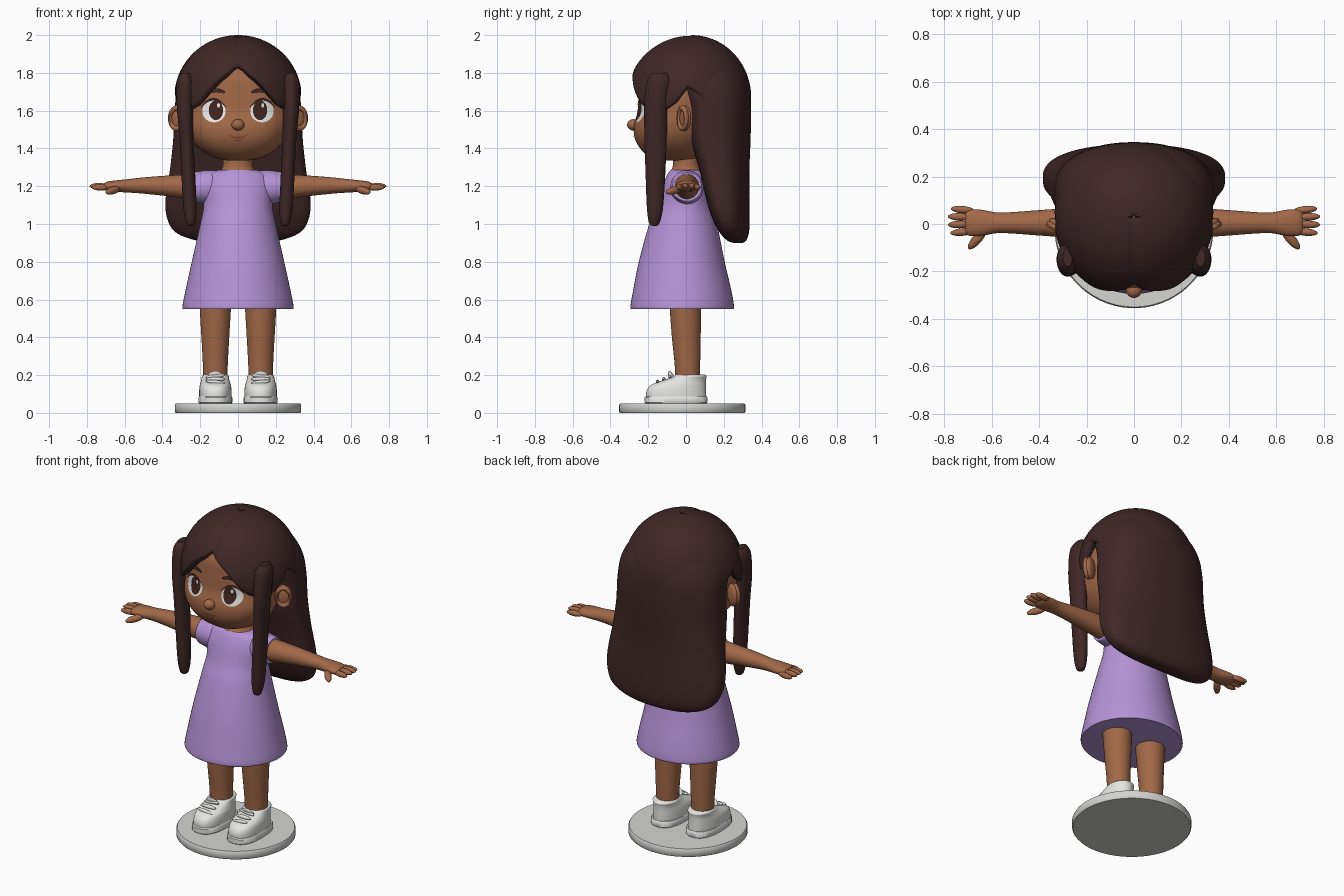
import bpy, bmesh, math
from mathutils import Vector, Euler
from mathutils.bvhtree import BVHTree

if "Cube" in bpy.data.objects:
    bpy.data.objects.remove(bpy.data.objects["Cube"])


def material(name, r, g, b):
    m = bpy.data.materials.new(name)
    m.use_nodes = True
    m.diffuse_color = (r, g, b, 1)
    bsdf = m.node_tree.nodes["Principled BSDF"]
    bsdf.inputs["Base Color"].default_value = (r, g, b, 1)
    bsdf.inputs["Roughness"].default_value = 0.7
    return m


SKIN = material("warm brown skin", .36, .14, .065)
HAIR = material("dark brown hair", .05, .02, .02)
DRESS = material("lilac cloth", .46, .29, .67)
SHOE = material("white shoe", .78, .78, .77)
STAND = material("pale grey stand", .66, .66, .64)
EYE = material("eye white", .85, .85, .84)
IRIS = material("deep brown iris", .05, .018, .014)
LIP = material("lip brown", .25, .075, .045)
parts = []


def finish(bm, name, mat):
    me = bpy.data.meshes.new(name)
    bm.to_mesh(me)
    bm.free()
    me.materials.append(mat)
    ob = bpy.data.objects.new(name, me)
    bpy.context.scene.collection.objects.link(ob)
    parts.append(ob)
    return ob


def skin_rows(name, mat, rows, wrap=True, caps=True, facing=None):
    """Surface through rows of points, all of the same length."""
    bm = bmesh.new()
    vs = [[bm.verts.new(p) for p in row] for row in rows]
    n = len(vs[0])
    for a, b in zip(vs, vs[1:]):
        for i in range(n if wrap else n - 1):
            j = (i + 1) % n
            bm.faces.new((a[i], a[j], b[j], b[i]))
    if caps:
        bm.faces.new(vs[0])
        bm.faces.new(vs[-1])
    if facing is None:
        bmesh.ops.recalc_face_normals(bm, faces=bm.faces)
    else:
        bm.normal_update()
        if sum((f.normal.dot(facing) for f in bm.faces)) < 0:
            bmesh.ops.reverse_faces(bm, faces=bm.faces)
    return finish(bm, name, mat)


def spline(keys, t):
    """Smooth value through a list of tuples, t from 0 to 1."""
    f = t * (len(keys) - 1)
    i = min(int(f), len(keys) - 2)
    u = f - i
    p = [keys[max(0, min(len(keys) - 1, i + k))] for k in (-1, 0, 1, 2)]
    return [b + u * (c - a) / 2 + u * u * (a - 2.5 * b + 2 * c - d / 2)
            + u ** 3 * (1.5 * (b - c) + (d - a) / 2) for a, b, c, d in zip(*p)]


def power(v, e):
    return math.copysign(abs(v) ** e, v)


def loft(name, mat, keys, x=0, k=.5, front=2, back=2, steps=5, seg=40, place=None):
    """Keys are (height, half width, front, back) of each rounded section."""
    rows = []
    count = steps * (len(keys) - 1)
    for r in range(count + 1):
        h, w, lo, hi = spline(keys, r / count)
        mid = lo + (hi - lo) * k
        row = []
        for i in range(seg):
            a = math.tau * (i + .5) / seg
            c, s = math.cos(a), math.sin(a)
            e = 2 / (back if s > 0 else front)
            px = w * power(c, e)
            py = mid + power(s, e) * (hi - mid if s > 0 else mid - lo)
            row.append(place(h, px, py) if place else (x + px, py, h))
        rows.append(row)
    return skin_rows(name, mat, rows)


def ellipsoid(name, mat, loc, size, rot=(0, 0, 0)):
    bm = bmesh.new()
    bmesh.ops.create_uvsphere(bm, u_segments=24, v_segments=14, radius=1)
    for v in bm.verts:
        v.co = Vector([c * s for c, s in zip(v.co, size)])
        v.co.rotate(Euler(rot))
        v.co += Vector(loc)
    return finish(bm, name, mat)


# Stand
loft("stand", STAND, [(0, .33, -.35, .31), (.006, .335, -.355, .315),
                      (.042, .335, -.355, .315), (.05, .33, -.35, .31)], steps=1, seg=64)

# Dress body and neck
loft("dress", DRESS, [(.55, .285, -.285, .245), (.56, .295, -.295, .255), (.65, .278, -.28, .24),
                      (.8, .245, -.25, .205), (1, .2, -.195, .165), (1.1, .182, -.155, .14),
                      (1.2, .19, -.125, .13), (1.26, .165, -.1, .11), (1.285, .105, -.082, .09)], seg=64)
loft("neck", SKIN, [(1.2, .09, -.08, .09), (1.275, .096, -.084, .088), (1.31, .08, -.07, .075),
                    (1.42, .08, -.07, .075)])

# Head
head = loft("head", SKIN, [(1.335, .05, -.15, .02), (1.35, .12, -.185, .07), (1.39, .195, -.235, .12),
                           (1.45, .25, -.27, .16), (1.52, .278, -.276, .18), (1.6, .285, -.255, .2),
                           (1.7, .285, -.25, .22), (1.8, .255, -.235, .21), (1.9, .17, -.15, .15),
                           (1.94, .04, -.03, .05)], front=2.35, seg=64)
ellipsoid("nose", SKIN, (0, -.278, 1.525), (.034, .034, .03))
surface = BVHTree.FromPolygons([v.co for v in head.data.vertices],
                               [list(p.vertices) for p in head.data.polygons])


def decal(name, mat, shape, nu, nv, lift):
    """Thin plate following the face; shape(u, v) gives x and z."""
    rows = []
    for i in range(nu + 1):
        row = []
        for j in range(nv + 1):
            px, pz = shape(i / nu, j / nv)
            hit = surface.ray_cast(Vector((px, -1, pz)), Vector((0, 1, 0)))[0]
            row.append((px, hit.y - lift, pz))
        rows.append(row)
    return skin_rows(name, mat, rows, wrap=False, caps=False, facing=Vector((0, -1, 0)))


def disc(name, mat, x, z, rx, rz, lift):
    decal(name, mat, lambda u, v: (x + rx * (.02 + .98 * u) * math.cos(math.tau * v),
                                   z + rz * (.02 + .98 * u) * math.sin(math.tau * v)), 6, 28, lift)


def stroke(name, mat, x, z, half, bend, tilt, width, lift):
    def shape(u, v):
        c = 2 * u - 1
        w = width * (.25 + .75 * math.sqrt(max(0, 1 - c * c)))
        return x + half * c, z + bend * (1 - c * c) + tilt * c + w * (v - .5)
    decal(name, mat, shape, 16, 3, lift)


stroke("mouth", LIP, 0, 1.474, .052, -.018, 0, .012, .004)
stroke("lower_lip", LIP, 0, 1.444, .025, -.004, 0, .007, .004)

# Hair cap with a parted hairline
HAIRLINE = [(0, 1.85), (20, 1.76), (40, 1.63), (60, 1.58), (75, 1.64), (86, 1.73),
            (100, 1.68), (115, 1.58), (180, 1.55)]


def rim_height(deg):
    for (a, za), (b, zb) in zip(HAIRLINE, HAIRLINE[1:]):
        if deg <= b:
            return za + (zb - za) * (deg - a) / (b - a)
    return HAIRLINE[-1][1]


rows = []
for r in range(25):
    row = []
    for i in range(96):
        phi = math.tau * i / 96 - math.pi
        polar = (.01 + .99 * r / 24) * math.acos((rim_height(abs(math.degrees(phi))) - 1.67) / .33)
        c = math.cos(phi)
        px = .337 * math.sin(phi) * math.sin(polar)
        part = 1 - .025 * math.exp(-(px / .025) ** 2) * (c > 0)
        py = .03 - c * math.sin(polar) * (.345 if c > 0 else .315) * part
        row.append((px, py, 1.67 + .33 * math.cos(polar) * part))
    rows.append(row)
cap = skin_rows("hair_cap", HAIR, rows, caps=False, facing=Vector((0, 0, 1)))
thick = cap.modifiers.new("thickness", "SOLIDIFY")
thick.thickness = .05
thick.offset = -1

# Long hair at the back
loft("back_hair", HAIR, [(.9, .1, .25, .3), (.915, .23, .215, .32), (.96, .335, .175, .334),
                         (1.04, .378, .135, .337), (1.14, .383, .105, .336), (1.29, .36, .07, .336),
                         (1.45, .343, .025, .342), (1.6, .335, .015, .345), (1.72, .322, -.02, .335),
                         (1.82, .27, -.02, .29), (1.9, .18, 0, .2)], k=.38, front=4, back=2.2, seg=64)


# Mirrored parts: the model's left is +x
for side, s in (("left", 1), ("right", -1)):
    # Face
    disc(f"{side}_eye_white", EYE, s * .127, 1.598, .062, .06, .003)
    disc(f"{side}_iris", IRIS, s * .117, 1.602, .038, .052, .006)
    disc(f"{side}_eye_glint", EYE, s * .117 + .014, 1.628, .008, .012, .009)
    stroke(f"{side}_lash", IRIS, s * .13, 1.618, .066, .042, 0, .014, .008)
    stroke(f"{side}_brow", HAIR, s * .132, 1.688, .064, .018, -s * .008, .024, .008)
    ellipsoid(f"{side}_ear", SKIN, (s * .315, -.005, 1.56), (.05, .022, .068), (0, 0, s * .5))
    rim = []
    for i in range(24):
        a = math.tau * i / 24
        ring = []
        for j in range(10):
            b = math.tau * j / 10
            d = 1 + .28 * math.cos(b)
            p = Vector((.039 * d * math.cos(a), .014 * math.sin(b) - .014, .054 * d * math.sin(a)))
            p.rotate(Euler((0, 0, s * .5)))
            ring.append(p + Vector((s * .318, -.005, 1.56)))
        rim.append(ring)
    skin_rows(f"{side}_ear_rim", SKIN, rim + rim[:1], caps=False)

    # Long front lock
    lock = [(.99, .01, -.175, -.155), (1.005, .024, -.195, -.14), (1.08, .035, -.207, -.122),
            (1.25, .037, -.214, -.11), (1.45, .037, -.22, -.102), (1.62, .044, -.222, -.098),
            (1.75, .045, -.21, -.08), (1.8, .02, -.18, -.1)]
    ob = loft(f"{side}_front_lock", HAIR, lock, seg=24)
    for v in ob.data.vertices:
        v.co.x += s * (.25 + .03 * min(1, max(0, (v.co.z - 1) / .6)))

    # Sleeve, arm and hand
    sideways = lambda h, a, b: (s * h, a + .005, b)
    loft(f"{side}_sleeve", DRESS, [(.06, .075, 1.12, 1.275), (.15, .088, 1.105, 1.285),
                                   (.2, .086, 1.11, 1.28), (.238, .08, 1.12, 1.274),
                                   (.24, .07, 1.13, 1.264)], seg=32, place=sideways)
    loft(f"{side}_arm", SKIN, [(.14, .066, 1.13, 1.265), (.25, .064, 1.133, 1.263),
                               (.4, .054, 1.15, 1.255), (.52, .045, 1.162, 1.245),
                               (.58, .044, 1.166, 1.238), (.64, .055, 1.17, 1.232),
                               (.69, .056, 1.175, 1.225), (.71, .046, 1.185, 1.215)],
         seg=24, place=sideways)
    for n, (fy, fx) in enumerate(((-.034, .725), (-.002, .735), (.03, .735), (.06, .722))):
        ellipsoid(f"{side}_finger_{n + 1}", SKIN, (s * fx, fy, 1.2 - .006 * (n % 3 == 0)),
                  (.05, .016, .017), (0, 0, s * (fy - .01) * 2))
    ellipsoid(f"{side}_thumb", SKIN, (s * .662, -.064, 1.178), (.056, .02, .02), (0, s * .2, -s * .85))

    # Leg and shoe
    loft(f"{side}_leg", SKIN, [(.12, .062, -.055, .07), (.25, .066, -.06, .075), (.4, .074, -.075, .078),
                               (.6, .086, -.09, .082)], x=s * .12, seg=32)
    loft(f"{side}_sole", SHOE, [(.048, .085, -.213, .108), (.054, .09, -.219, .113),
                                (.082, .09, -.219, .113), (.088, .086, -.213, .108)],
         x=s * .12, front=2.5, back=2.5, steps=1)
    loft(f"{side}_shoe", SHOE, [(.08, .086, -.212, .108), (.115, .086, -.21, .107), (.145, .083, -.19, .106),
                                (.165, .077, -.145, .106), (.18, .073, -.1, .107), (.195, .071, -.065, .109),
                                (.202, .064, -.058, .1)], x=s * .12, front=2.4)
    ellipsoid(f"{side}_shoe_tongue", SHOE, (s * .12, -.075, .19), (.042, .013, .036), (.5, 0, 0))
    for n in range(3):
        ellipsoid(f"{side}_lace_{n + 1}", SHOE, (s * .12, -.15 + .032 * n, .163 + .016 * n),
                  (.052, .01, .011), (0, s * .12 * (n - 1), 0))

# Smooth shading with crisp edges
bpy.ops.object.select_all(action="DESELECT")
for ob in parts:
    ob.select_set(True)
bpy.context.view_layer.objects.active = parts[0]
bpy.ops.object.shade_smooth_by_angle(angle=math.radians(40))
